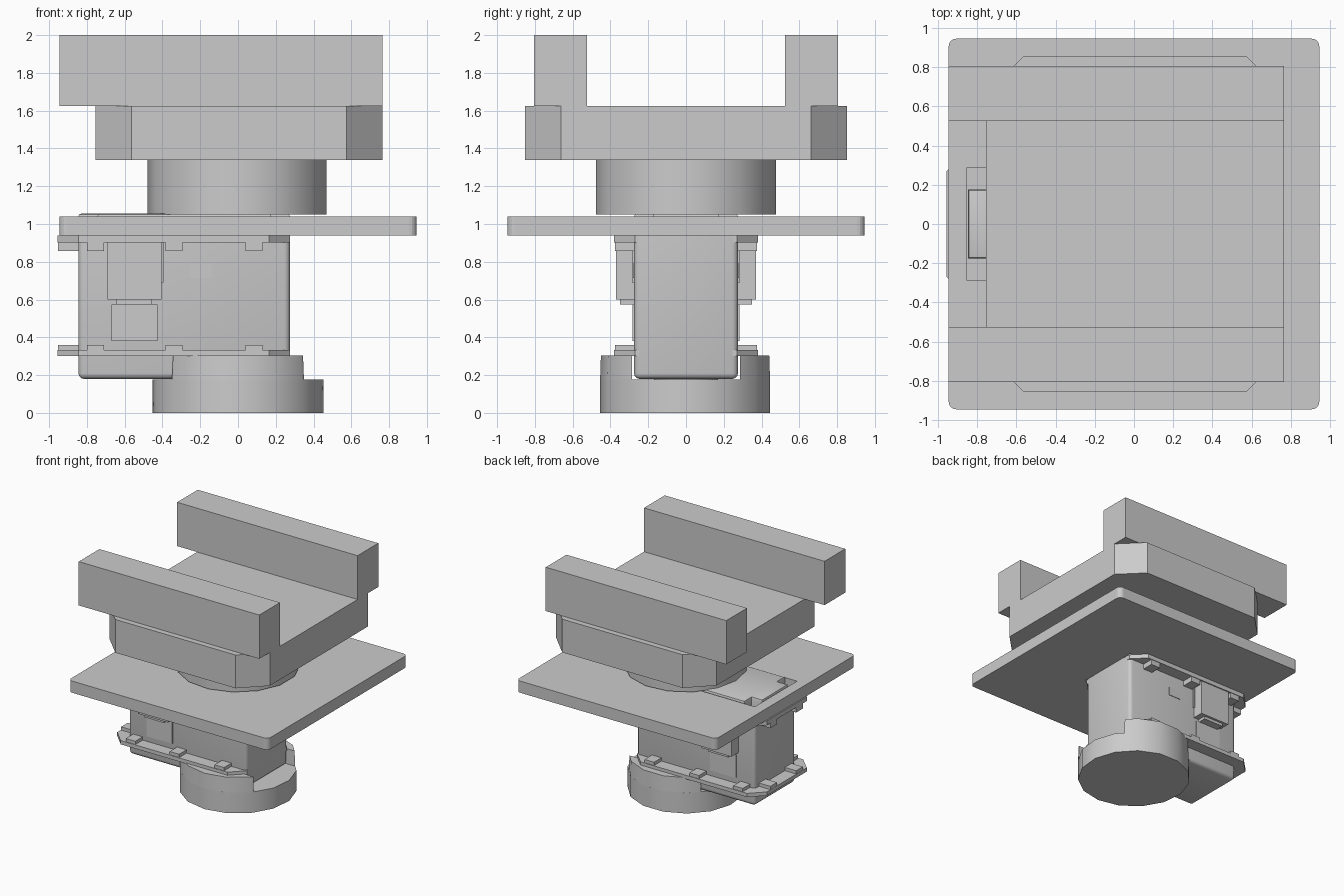
import bpy, bmesh, math
from mathutils import Vector

cube = bpy.data.objects.get("Cube")
if cube:
    bpy.data.objects.remove(cube, do_unlink=True)

grey = bpy.data.materials.new("light_grey")
grey.use_nodes = True
grey.diffuse_color = (0.6, 0.6, 0.6, 1)
grey.node_tree.nodes["Principled BSDF"].inputs["Base Color"].default_value = (0.6, 0.6, 0.6, 1)


def finish(name, bm, smooth=False):
    bmesh.ops.recalc_face_normals(bm, faces=bm.faces)
    mesh = bpy.data.meshes.new(name)
    bm.to_mesh(mesh)
    bm.free()
    mesh.materials.append(grey)
    ob = bpy.data.objects.new(name, mesh)
    bpy.context.collection.objects.link(ob)
    if smooth:
        bpy.ops.object.select_all(action='DESELECT')
        ob.select_set(True)
        bpy.context.view_layer.objects.active = ob
        bpy.ops.object.shade_smooth_by_angle(angle=math.radians(35))
    return ob


def extrude(outline, z0, z1):
    """Closed solid from an xy outline."""
    bm = bmesh.new()
    face = bm.faces.new([bm.verts.new((x, y, z0)) for x, y in outline])
    new = bmesh.ops.extrude_face_region(bm, geom=[face])["geom"]
    bmesh.ops.translate(bm, vec=(0, 0, z1 - z0),
                        verts=[v for v in new if isinstance(v, bmesh.types.BMVert)])
    return bm


def round_edges(bm, test, width, segments=3):
    edges = [e for e in bm.edges if test(e)]
    bmesh.ops.bevel(bm, geom=edges, offset=width, segments=segments,
                    profile=0.5, affect='EDGES')


def upright(e):
    d = e.verts[0].co - e.verts[1].co
    return abs(d.z) > 0.99 * d.length


def rect(x0, x1, y0, y1):
    return [(x0, y0), (x1, y0), (x1, y1), (x0, y1)]


def octagon(x0, x1, y, c):
    return [(x0 + c, -y), (x1 - c, -y), (x1, -y + c), (x1, y - c),
            (x1 - c, y), (x0 + c, y), (x0, y - c), (x0, -y + c)]


def ngon(radius, count, start):
    return [(radius * math.cos(start + i * math.tau / count),
             radius * math.sin(start + i * math.tau / count)) for i in range(count)]


def box(name, x0, x1, y0, y1, z0, z1):
    return finish(name, extrude(rect(x0, x1, y0, y1), z0, z1))


def side_box(name, x0, x1, y0, y1, z0, z1):
    """The same box on the front and the back."""
    box("front_" + name, x0, x1, -y1, -y0, z0, z1)
    box("back_" + name, x0, x1, y0, y1, z0, z1)


# Cradle: two rails on a chamfered block, carried by a round boss
side_box("rail", -0.945, 0.765, 0.525, 0.805, 1.625, 2.0)
finish("cradle_block", extrude(octagon(-0.755, 0.765, 0.853, 0.19), 1.34, 1.625))
finish("round_boss", extrude(ngon(0.478, 15, math.pi), 1.05, 1.34), True)

# Square mounting plate with a slot for the motor
bm = extrude(rect(-0.945, 0.945, -0.945, 0.945), 0.94, 1.04)
round_edges(bm, upright, 0.04, 4)
plate = finish("mounting_plate", bm)
cutter = box("slot_cutter", -0.852, 0.282, -0.287, 0.287, 0.9, 1.1)
cutter.hide_render = True
mod = plate.modifiers.new("slot", 'BOOLEAN')
mod.operation, mod.object, mod.solver = 'DIFFERENCE', cutter, 'EXACT'
bpy.ops.object.select_all(action='DESELECT')
bpy.context.view_layer.objects.active = plate
plate.select_set(True)
bpy.ops.object.modifier_apply(modifier=mod.name)
bpy.data.objects.remove(cutter, do_unlink=True)

# Motor housing with rounded edges
bm = extrude(rect(-0.845, 0.275, -0.275, 0.275), 0.18, 0.945)
round_edges(bm, lambda e: upright(e) or max(v.co.z for v in e.verts) < 0.2, 0.03)
finish("motor_housing", bm, True)

# Motor top cap with a screw well at each corner
n, a, b, w = 0.1, -0.845, 0.275, 0.275
cap = [(a + n, -w), (b - n, -w), (b - n, -w + n), (b, -w + n), (b, w - n), (b - n, w - n),
       (b - n, w), (a + n, w), (a + n, w - n), (a, w - n), (a, -w + n), (a + n, -w + n)]
bm = extrude(cap, 0.93, 1.055)
round_edges(bm, lambda e: min(v.co.z for v in e.verts) > 1.05, 0.015, 2)
finish("motor_top_cap", bm, True)

# Two flanges with small lugs around them
for label, z0, z1, t0, t1 in (("upper", 0.903, 0.94, 0.858, 0.903),
                              ("lower", 0.30, 0.332, 0.332, 0.36)):
    finish(label + "_flange", extrude(octagon(-0.955, 0.275, 0.38, 0.11), z0, z1))
    for i, x in enumerate((-0.755, -0.34, 0.085)):
        side_box(f"{label}_lug_{i + 1}", x - 0.045, x + 0.045, 0.27, 0.375, t0, t1)
    side_box(label + "_end_lug", -0.953, -0.84, 0.13, 0.22, t0, t1)

# Latches and panels on the front and back of the housing
side_box("latch", -0.69, -0.405, 0.27, 0.37, 0.6, 0.905)
side_box("latch_neck", -0.645, -0.455, 0.27, 0.35, 0.575, 0.6)
side_box("latch_foot", -0.67, -0.425, 0.27, 0.283, 0.38, 0.575)
side_box("latch_side_rib", -0.41, -0.395, 0.27, 0.287, 0.69, 0.905)
side_box("small_panel", -0.255, -0.14, 0.27, 0.28, 0.715, 0.79)

# Round foot with two raised side walls
foot = ngon(0.455, 15, -math.pi / 2)
finish("foot_disc", extrude(foot, 0, 0.176), True)
for label, s in (("front", -1), ("back", 1)):
    bm = extrude(foot, 0.17, 0.305)
    for v in bm.verts:
        if v.co.z > 0.3:
            v.co.xy *= 0.99
    for co, no in (((0, 0.285 * s, 0), (0, -s, 0)),
                   ((0.355, 0, 0), (1, 0, 0)), ((-0.355, 0, 0), (-1, 0, 0))):
        cut = bmesh.ops.bisect_plane(bm, geom=bm.verts[:] + bm.edges[:] + bm.faces[:],
                                     plane_co=Vector(co), plane_no=Vector(no), clear_outer=True)
        bmesh.ops.holes_fill(bm, edges=[e for e in bm.edges if e.is_boundary], sides=0)
    finish(label + "_foot_wall", bm, True)

# Shaft collar between the motor and the foot
finish("shaft_collar", extrude(ngon(0.17, 24, 0), 0.17, 0.19), True)
